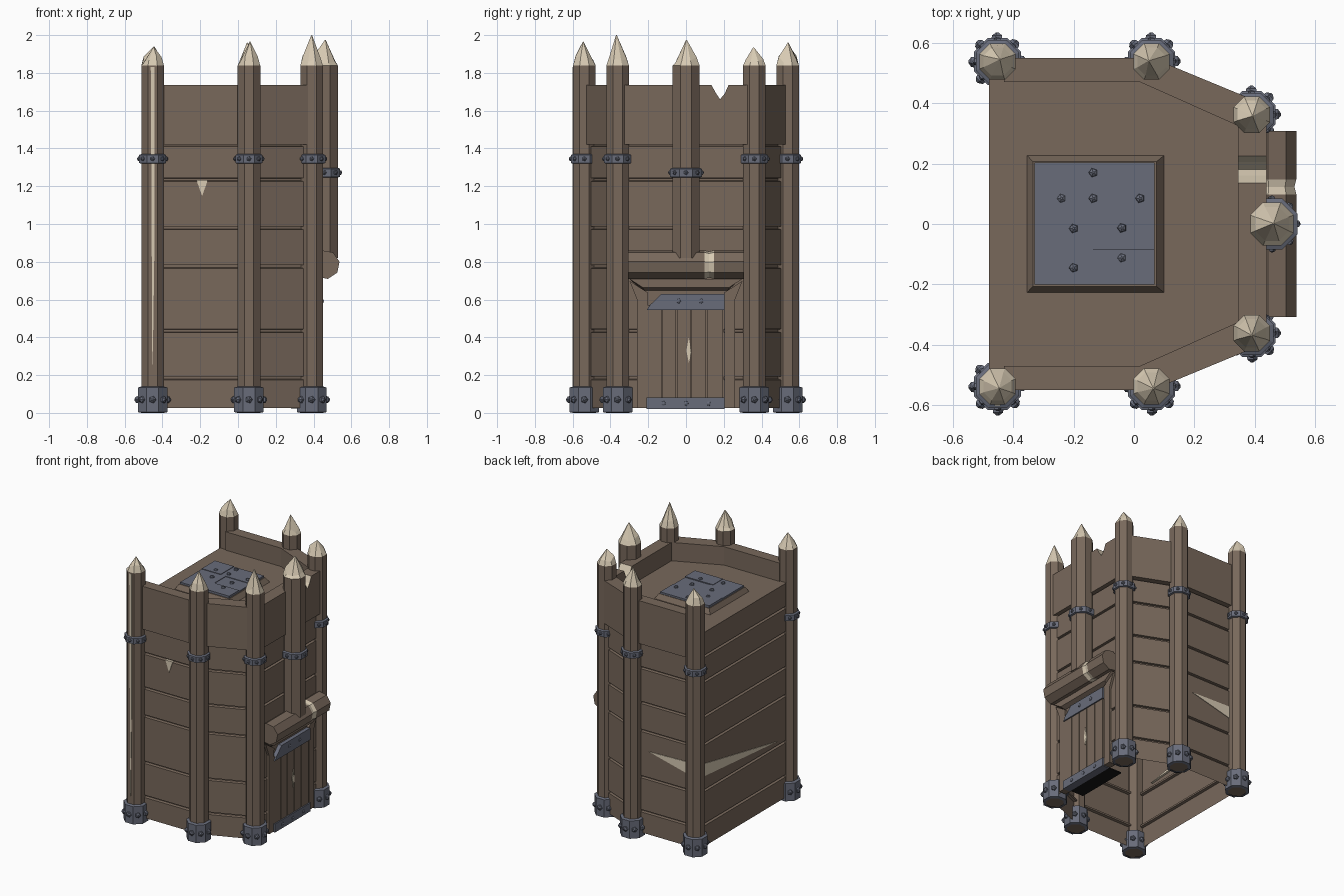
import bpy, bmesh, math, random
from mathutils import Vector

if "Cube" in bpy.data.objects:
    bpy.data.objects.remove(bpy.data.objects["Cube"])

random.seed(4)


def material(name, col):
    m = bpy.data.materials.new(name)
    m.diffuse_color = (*col, 1)
    m.use_nodes = True
    m.node_tree.nodes["Principled BSDF"].inputs["Base Color"].default_value = m.diffuse_color
    return m


WOOD, METAL, BONE, DARK = 0, 1, 2, 3
MATS = [material("brown wood", (0.188, 0.139, 0.105)), material("blue grey iron", (0.138, 0.15, 0.195)),
        material("pale raw wood", (0.68, 0.59, 0.45)), material("dark gap", (0.008, 0.008, 0.008))]


def finish(name, bm, normals=True):
    if normals:
        bmesh.ops.recalc_face_normals(bm, faces=bm.faces[:])
    me = bpy.data.meshes.new(name)
    bm.to_mesh(me)
    bm.free()
    for m in MATS:
        me.materials.append(m)
    ob = bpy.data.objects.new(name, me)
    bpy.context.collection.objects.link(ob)
    return ob


def loft(bm, rings, mat, cap0=True, cap1=True):
    """Join rings of points with quads."""
    vs = [[bm.verts.new(p) for p in r] for r in rings]
    n = len(vs[0])
    faces = [bm.faces.new((a[i], a[(i + 1) % n], b[(i + 1) % n], b[i]))
             for a, b in zip(vs, vs[1:]) for i in range(n)]
    if cap0:
        faces.append(bm.faces.new(vs[0][::-1]))
    if cap1:
        faces.append(bm.faces.new(vs[-1]))
    for f in faces:
        f.material_index = mat
    return vs


def prism(bm, pts, axis, a, b, mat, taper=None):
    """Extrude a 2D outline along an axis, optionally to a second outline."""
    def put(p, d):
        q = list(p)
        q.insert(axis, d)
        return Vector(q)
    return loft(bm, [[put(p, a) for p in pts], [put(p, b) for p in taper or pts]], mat)


def rect(x0, x1, y0, y1):
    return [(x0, y0), (x1, y0), (x1, y1), (x0, y1)]


def ring(x, y, z, apothem, n=8):
    r = apothem / math.cos(math.pi / n)
    return [Vector((x + r * math.cos((i + 0.5) * 2 * math.pi / n),
                    y + r * math.sin((i + 0.5) * 2 * math.pi / n), z)) for i in range(n)]


def bolt(bm, pos, direction, r=0.016, h=0.016):
    """Five sided stud."""
    q = Vector(direction).to_track_quat('Z', 'Y')
    rings = [[Vector(pos) + q @ Vector((s * r * math.cos(k * 1.2566), s * r * math.sin(k * 1.2566), d))
              for k in range(5)] for s, d in ((1, -0.003), (0.9, h * 0.5), (0.25, h))]
    loft(bm, rings, METAL)


# Plank walls: open shell lofted up with grooves, closed by the roof deck
PLAN = [(-0.475, -0.525), (0.05, -0.525), (0.418, -0.375), (0.418, 0.375), (0.05, 0.525), (-0.475, 0.525)]
levels = [(0.025, 0)]
for g in (0.185, 0.435, 0.775, 0.98, 1.235, 1.42):
    levels += [(g - 0.01, 0), (g - 0.006, 0.018), (g + 0.007, 0.018), (g + 0.008, 0)]
levels += [(1.59, 0), (1.60, -0.005)]
bm = bmesh.new()
loft(bm, [[Vector((x * (1 - d / 0.45), y * (1 - d / 0.5), z)) for x, y in PLAN] for z, d in levels],
     WOOD, cap0=False)
finish("plank_walls", bm)

# Parapet, with a notch chopped in the door side
bm = bmesh.new()
for s in (-1, 1):
    prism(bm, [(-0.43, s * 0.55), (0.06, s * 0.55), (0.02, s * 0.47), (-0.43, s * 0.47)], 2, 1.42, 1.735, WOOD)
    prism(bm, [(0.06, s * 0.55), (0.435, s * 0.395), (0.345, s * 0.325), (0.02, s * 0.47)], 2, 1.42, 1.735, WOOD)
prism(bm, [(-0.39, 1.42), (0.39, 1.42), (0.39, 1.735), (0.225, 1.735), (0.205, 1.69), (0.18, 1.66),
           (0.16, 1.69), (0.135, 1.735), (-0.39, 1.735)], 0, 0.345, 0.438, WOOD)
for f in bm.faces:
    c = f.calc_center_median()
    if 0.135 < c.y < 0.225 and 0.35 < c.x < 0.43 and 1.66 < c.z < 1.73:
        f.material_index = BONE
finish("parapet", bm)


def post(name, x, y, z0, tip, band_z, r=0.06, collar=True):
    # octagonal stake with a whittled tip
    bm = bmesh.new()
    loft(bm, [ring(x, y, z0, r), ring(x, y, 1.838, r)], WOOD)
    mid = ring(x, y, 1.872, r * 0.78)
    for v in mid:
        v.z += random.uniform(-0.022, 0.022)
    ox, oy = random.uniform(-0.01, 0.01), random.uniform(-0.01, 0.01)
    loft(bm, [ring(x, y, 1.838, r), mid, ring(x + ox, y + oy, tip, 0.002)], BONE, cap0=False)
    finish(name, bm)
    # iron rings with studs
    bands = [(band_z - 0.026, band_z + 0.026, r + 0.012, 0.013, 0.01)]
    if collar:
        bands.append((0.0, 0.14, r + 0.018, 0.02, 0.018))
    bm = bmesh.new()
    for a, b, w, br, bh in bands:
        loft(bm, [ring(x, y, a, r * 0.98), ring(x, y, a + 0.004, w), ring(x, y, b - 0.006, w),
                  ring(x, y, b, r * 0.98)], METAL, False, False)
        for k in range(8):
            d = Vector((math.cos(k * math.pi / 4), math.sin(k * math.pi / 4), 0))
            bolt(bm, Vector((x, y, (a + b) / 2)) + d * w, d, br, bh)
    finish(name + "_iron_bands", bm, False)


for side, s, tips in (("front", -1, (1.935, 1.965, 2.0)), ("back", 1, (1.94, 1.96, 1.935))):
    for part, (x, y), tip in zip(("rear", "middle", "door"), ((-0.452, 0.538), (0.058, 0.538), (0.39, 0.362)), tips):
        post(f"{side}_{part}_post", x, s * y, 0.003, tip, 1.345)
post("hanging_centre_post", 0.457, 0, 0.82, 1.975, 1.272, 0.072, False)

# Log lintel above the door with a raw cut
bm = bmesh.new()
log = [(0.46 + 0.079 * math.cos(k * math.pi / 4 + 0.2), 0.785 + 0.077 * math.sin(k * math.pi / 4 + 0.2))
       for k in range(8)]
end = [(0.46 + (x - 0.46) * 0.92, 0.785 + (z - 0.785) * 0.92) for x, z in log]


def log_ring(pts, y):
    return [Vector((x, y, z)) for x, z in pts]


for a, b, m in ((-0.308, 0.098, WOOD), (0.098, 0.148, BONE), (0.148, 0.308, WOOD)):
    if m == BONE:
        loft(bm, [log_ring(log, a), log_ring(end, (a + b) / 2), log_ring(log, b)], m, False, False)
    else:
        loft(bm, [log_ring(log, a), log_ring(log, b)], m)
finish("log_lintel", bm)

# Door frame
bm = bmesh.new()
for s in (-1, 1):
    prism(bm, [(s * 0.26, 0.025), (s * 0.205, 0.025), (s * 0.205, 0.56), (s * 0.2, 0.635), (s * 0.3, 0.7),
               (s * 0.26, 0.6)], 0, 0.38, 0.435, WOOD)
prism(bm, [(-0.3, 0.71), (0.3, 0.71), (0.21, 0.63), (-0.21, 0.63)], 0, 0.38, 0.45, WOOD,
      [(-0.3, 0.71), (0.3, 0.71), (0.23, 0.665), (-0.23, 0.665)])
finish("door_frame", bm)

# Door leaf: planks, iron straps, studs and a dark sill
bm = bmesh.new()
edges = [-0.205, -0.125, -0.048, 0.03, 0.112, 0.2]
prism(bm, rect(-0.205, 0.2, 0.03, 0.56), 0, 0.39, 0.424, WOOD)
for a, b in zip(edges, edges[1:]):
    prism(bm, rect(a, b - 0.006, 0.03, 0.57), 0, 0.41, 0.437, WOOD)
finish("door_planks", bm)
bm = bmesh.new()
prism(bm, [(-0.208, 0.545), (0.203, 0.545), (0.203, 0.63), (-0.13, 0.63), (-0.19, 0.572)], 0, 0.39, 0.446, METAL)
prism(bm, rect(-0.208, 0.203, 0.02, 0.082), 0, 0.39, 0.446, METAL)
for y, z in ((-0.04, 0.592), (0.08, 0.592), (-0.12, 0.05), (0, 0.05), (0.12, 0.05)):
    bolt(bm, (0.446, y, z), (1, 0, 0), 0.014, 0.008)
finish("door_straps", bm)
bm = bmesh.new()
prism(bm, rect(0.28, 0.42, -0.2, 0.2), 2, 0.022, 0.03, DARK)
finish("door_sill", bm)

# Roof hatch: bevelled wooden surround, overlapping iron plates, studs
bm = bmesh.new()
prism(bm, rect(-0.357, 0.103, -0.23, 0.23), 2, 1.595, 1.635, WOOD, rect(-0.335, 0.075, -0.207, 0.207))
finish("hatch_frame", bm)
bm = bmesh.new()
for r, top in ((rect(-0.33, 0.068, -0.2, 0.203), 1.644), (rect(-0.33, -0.175, 0.05, 0.203), 1.652),
               (rect(-0.175, 0.068, 0.05, 0.203), 1.648), (rect(-0.33, -0.135, -0.2, 0.05), 1.648),
               (rect(-0.16, 0.068, -0.2, -0.085), 1.651)):
    prism(bm, r, 2, 1.625, top, METAL)
for x, y in ((-0.135, 0.17), (-0.24, 0.085), (-0.135, 0.085), (0.02, 0.085), (-0.2, -0.015), (-0.04, -0.013),
             (-0.2, -0.145), (-0.04, -0.112)):
    bolt(bm, (x, y, 1.649), (0, 0, 1), 0.016, 0.012)
finish("hatch_plates", bm)

# Pale splinter marks on walls, door and one post
bm = bmesh.new()
for pts, axis, a, b in (
        ([(-0.22, 1.232), (-0.16, 1.232), (-0.19, 1.148)], 1, -0.529, -0.51),
        ([(-0.07, 0.635), (-0.43, 0.645), (-0.43, 0.545)], 1, 0.51, 0.529),
        ([(0.5, 0.545), (0.5, 0.64), (-0.37, 0.475)], 0, -0.479, -0.46),
        ([(0.015, 0.265), (0.028, 0.32), (0.015, 0.4), (0.002, 0.33)], 0, 0.42, 0.441),
        ([(-0.453, 0.14), (-0.442, 0.9), (-0.442, 1.83), (-0.462, 1.83), (-0.457, 0.9)], 1, -0.602, -0.58)):
    prism(bm, pts, axis, a, b, BONE)
finish("splinter_marks", bm)
